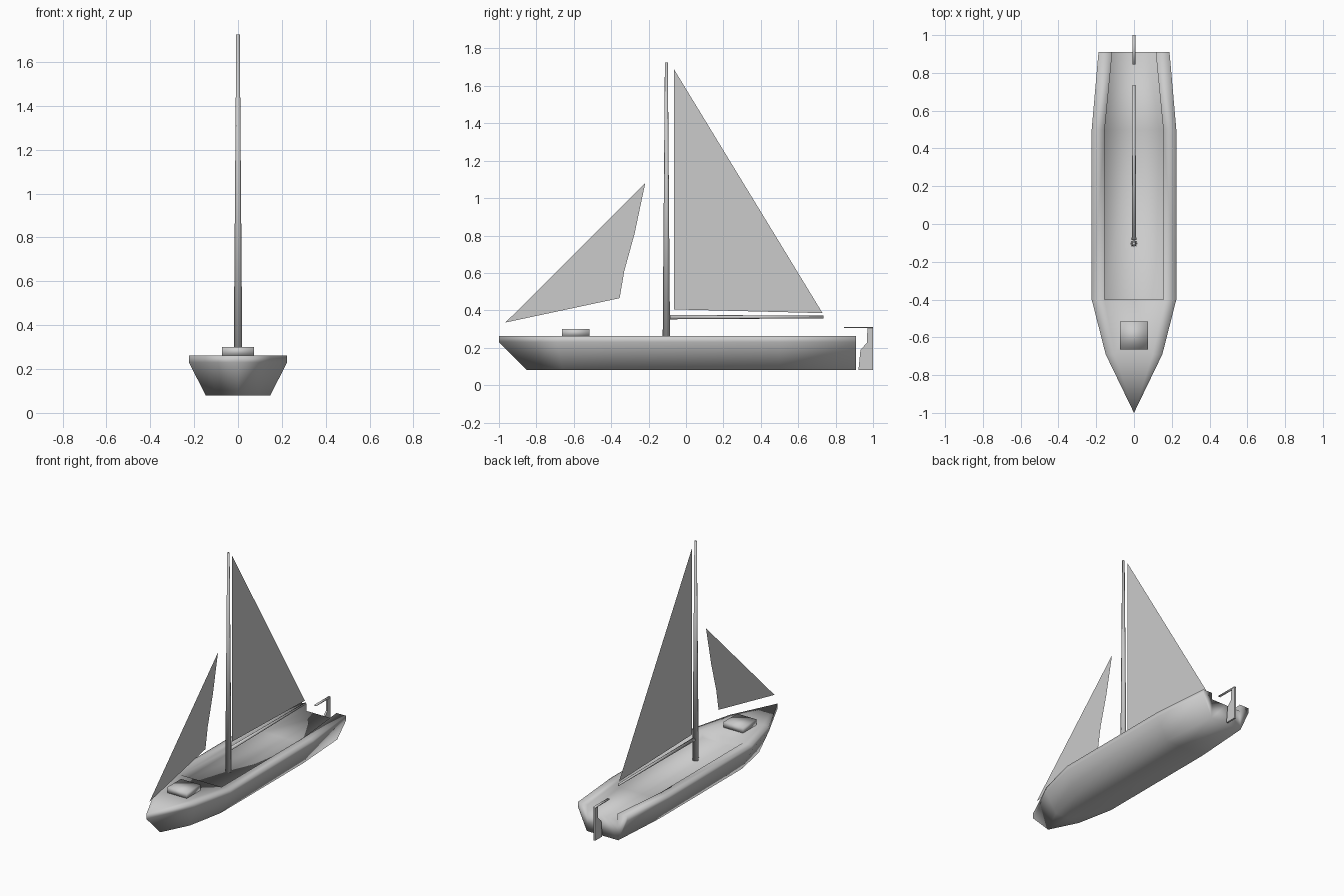
import bpy, bmesh
from mathutils import Vector

cube = bpy.data.objects.get("Cube")
if cube:
    bpy.data.objects.remove(cube, do_unlink=True)

GREY = (0.6, 0.6, 0.6, 1)
paint = bpy.data.materials.new("light_grey")
paint.use_nodes = True
paint.diffuse_color = GREY
paint.node_tree.nodes["Principled BSDF"].inputs["Base Color"].default_value = GREY


def finish(name, bm, smooth=True):
    """Turn a bmesh into a painted object."""
    mesh = bpy.data.meshes.new(name)
    bm.to_mesh(mesh)
    bm.free()
    mesh.materials.append(paint)
    for p in mesh.polygons:
        p.use_smooth = smooth
    obj = bpy.data.objects.new(name, mesh)
    bpy.context.collection.objects.link(obj)
    return obj


def plate(name, outline, thickness=0):
    """Flat shape on the centre plane from (y, z) points."""
    bm = bmesh.new()
    face = bm.faces.new([bm.verts.new((-thickness / 2, y, z)) for y, z in outline])
    if thickness:
        out = bmesh.ops.extrude_face_region(bm, geom=[face])["geom"]
        bmesh.ops.translate(bm, vec=(thickness, 0, 0),
                            verts=[v for v in out if isinstance(v, bmesh.types.BMVert)])
        bmesh.ops.recalc_face_normals(bm, faces=bm.faces)
    return finish(name, bm, smooth=False)


def spar(name, start, end, r1, r2):
    """Tapered round pole between two points."""
    a, b = Vector(start), Vector(end)
    bm = bmesh.new()
    bmesh.ops.create_cone(bm, cap_ends=True, segments=8, radius1=r1, radius2=r2,
                          depth=(b - a).length)
    bm.transform((b - a).to_track_quat('Z', 'Y').to_matrix().to_4x4())
    bmesh.ops.translate(bm, vec=(a + b) / 2, verts=bm.verts)
    return finish(name, bm)


def box(name, centre, size):
    bm = bmesh.new()
    bmesh.ops.create_cube(bm, size=1)
    bmesh.ops.scale(bm, vec=size, verts=bm.verts)
    bmesh.ops.translate(bm, vec=centre, verts=bm.verts)
    return finish(name, bm)


# Hull: half cross-sections lofted bow to stern, then mirrored
KEEL, CHINE, DECK, FLOOR = 0.08, 0.23, 0.262, 0.215
# y, half width, bottom y, bottom half width, inner half width, inner height
stations = [
    (-1.0, 0, -0.85, 0, 0, DECK),
    (-0.69, 0.15, -0.66, 0.095, 0.1, DECK),
    (-0.4, 0.224, -0.4, 0.147, 0.155, DECK),
    (-0.4, 0.224, -0.4, 0.147, 0.155, FLOOR),
    (0.5, 0.224, 0.5, 0.147, 0.155, FLOOR),
    (0.91, 0.188, 0.91, 0.12, 0.115, FLOOR),
]
bm = bmesh.new()
rings = []
for y, w, by, bw, iw, iz in stations:
    section = [(0, by, KEEL), (bw, by, KEEL), (w, y, CHINE), (w, y, DECK),
               (iw, y, DECK), (iw, y, iz), (0, y, iz)]
    rings.append([bm.verts.new(p) for p in section])
for r, s in zip(rings, rings[1:]):
    for i in range(len(r) - 1):
        bm.faces.new((r[i], r[i + 1], s[i + 1], s[i]))
bm.faces.new(rings[-1])
bmesh.ops.remove_doubles(bm, verts=bm.verts, dist=0.0005)
bmesh.ops.mirror(bm, geom=bm.verts[:] + bm.edges[:] + bm.faces[:],
                 axis='X', merge_dist=0.0005)
bmesh.ops.remove_doubles(bm, verts=bm.verts, dist=0.0005)
bmesh.ops.recalc_face_normals(bm, faces=bm.faces)
finish("hull", bm)

# Deck hatch
box("hatch", (0, -0.59, 0.28), (0.148, 0.148, 0.042))

# Mast and boom
spar("mast", (0, -0.105, 0.21), (0, -0.105, 1.725), 0.02, 0.008)
spar("boom", (0, -0.085, 0.364), (0, 0.735, 0.364), 0.012, 0.007)

# Sails
plate("main_sail", [(-0.065, 1.69), (-0.065, 0.405), (0.73, 0.385)])
plate("jib_sail", [(-0.965, 0.335), (-0.355, 0.465), (-0.33, 0.61),
                   (-0.275, 0.81), (-0.218, 1.08)])

# Rudder and tiller
plate("rudder", [(0.97, 0.305), (1, 0.305), (1, 0.08), (0.922, 0.08),
                 (0.933, 0.19), (0.967, 0.225)], 0.012)
box("tiller", (0, 0.922, 0.308), (0.014, 0.156, 0.007))
